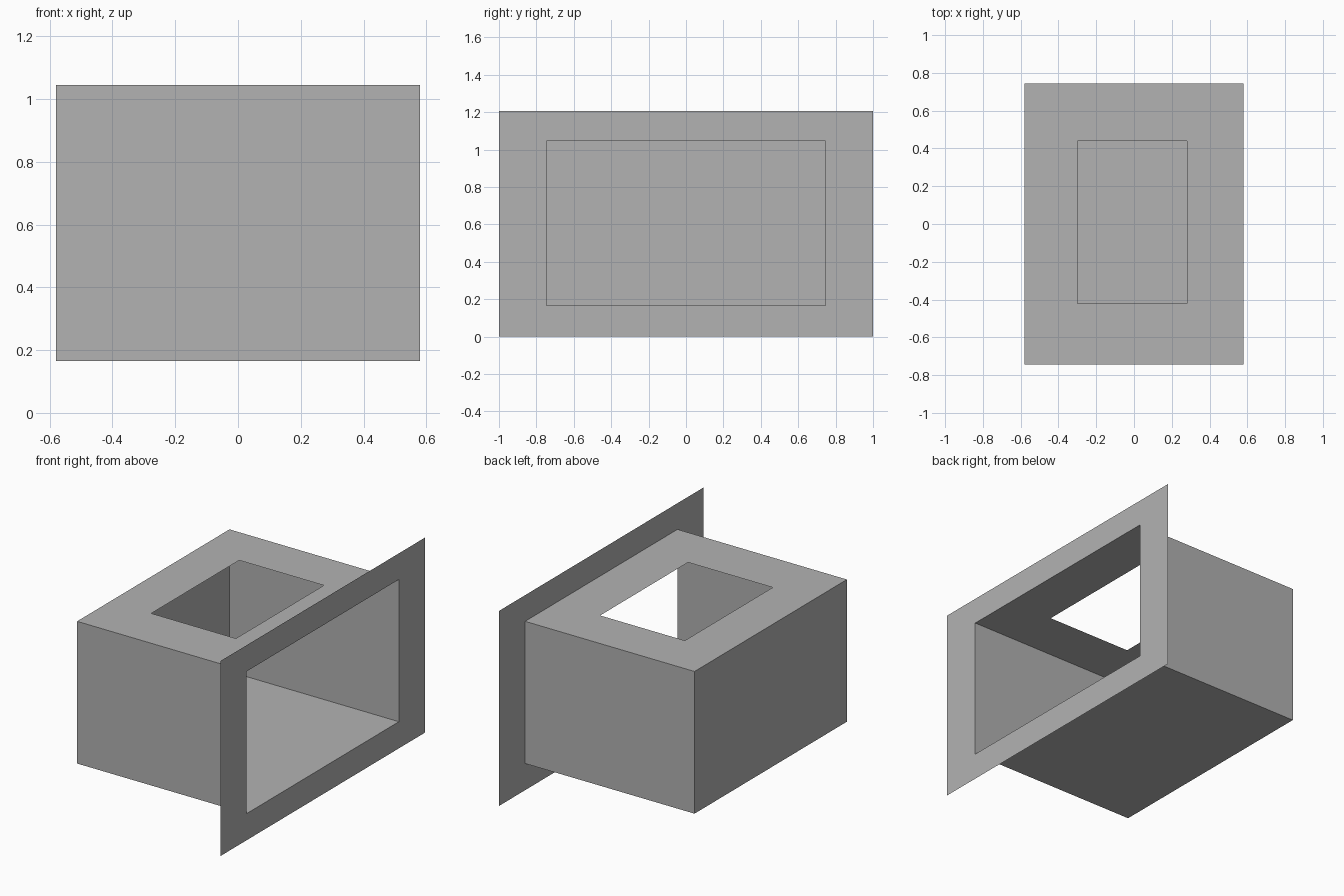
import bpy
import bmesh

cube = bpy.data.objects.get("Cube")
if cube:
    bpy.data.objects.remove(cube, do_unlink=True)

grey = bpy.data.materials.new("plain_grey")
grey.use_nodes = True
colour = (0.448, 0.448, 0.448, 1)
grey.diffuse_color = colour
grey.node_tree.nodes["Principled BSDF"].inputs["Base Color"].default_value = colour

# Shared dimensions of the sheet box
X = 0.58
Y = 0.745
BOTTOM, TOP = 0.165, 1.045


def finish(name, bm):
    bmesh.ops.remove_doubles(bm, verts=bm.verts, dist=0.0001)
    mesh = bpy.data.meshes.new(name)
    bm.to_mesh(mesh)
    bm.free()
    mesh.materials.append(grey)
    obj = bpy.data.objects.new(name, mesh)
    bpy.context.collection.objects.link(obj)
    return obj


def rectangle(a0, b0, a1, b1):
    return [(a0, b0), (a1, b0), (a1, b1), (a0, b1)]


def add_frame(bm, outer, inner, place):
    """Flat ring of four quads between two rectangles."""
    o = [bm.verts.new(place(*p)) for p in outer]
    i = [bm.verts.new(place(*p)) for p in inner]
    for k in range(4):
        n = (k + 1) % 4
        bm.faces.new((o[k], o[n], i[n], i[k]))


# Box: closed floor, back and ends, open toward +x, framed hole in the top
bm = bmesh.new()
bmesh.ops.create_cube(bm, size=1)
for v in bm.verts:
    v.co.x *= 2 * X
    v.co.y *= 2 * Y
    v.co.z = TOP if v.co.z > 0 else BOTTOM
bm.normal_update()
removed = [f for f in bm.faces if f.normal.x > 0.9 or f.normal.z > 0.9]
bmesh.ops.delete(bm, geom=removed, context='FACES')
add_frame(bm, rectangle(-X, -Y, X, Y), rectangle(-0.30, -0.42, 0.28, 0.44),
          lambda x, y: (x, y, TOP))
finish("box_shell", bm)

# Thin flange around the open side
bm = bmesh.new()
add_frame(bm, rectangle(-1, 0, 1, 1.207), rectangle(-Y, BOTTOM, Y, TOP),
          lambda y, z: (X, y, z))
finish("opening_flange", bm)
